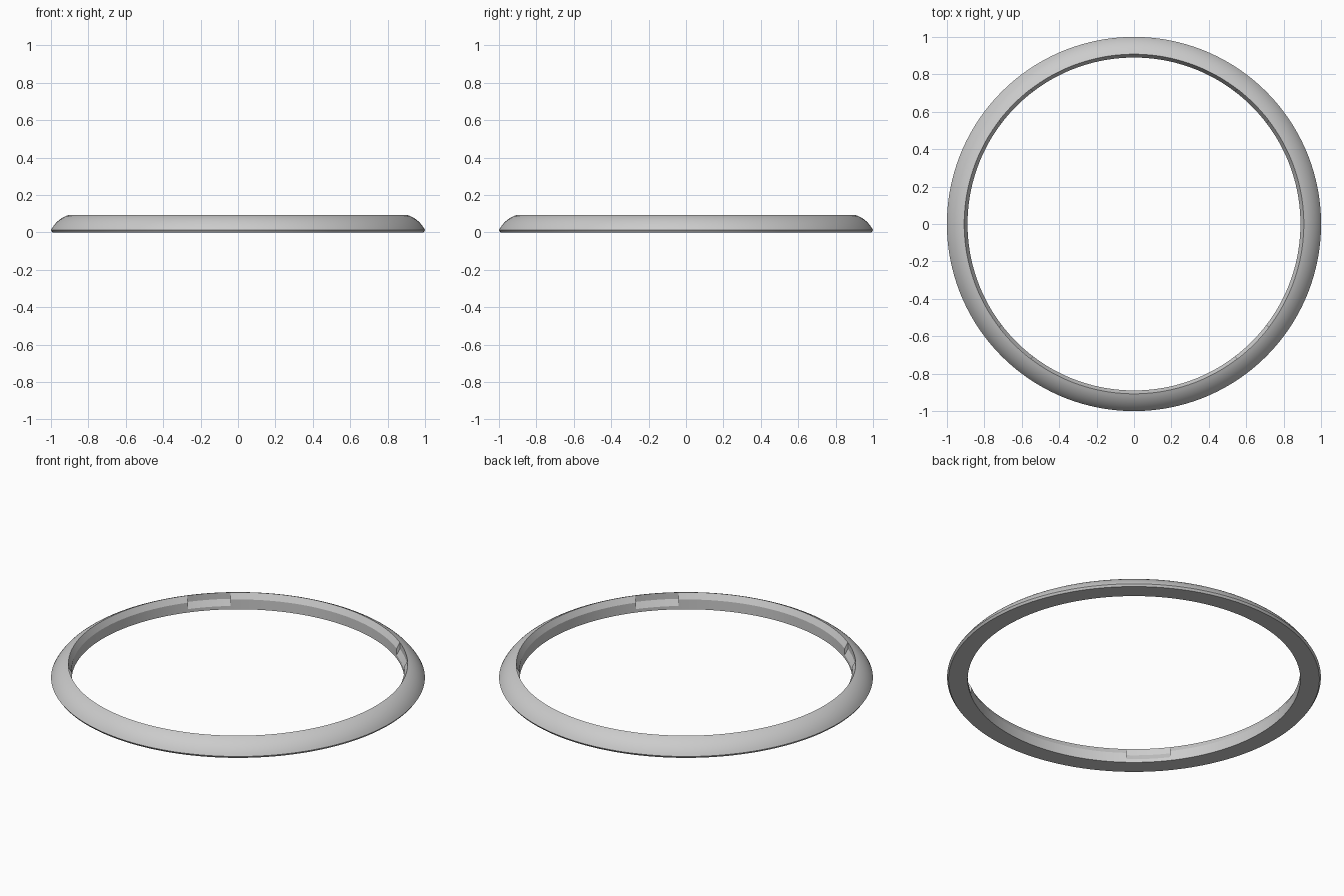
import bpy, bmesh, math

cube = bpy.data.objects.get("Cube")
if cube:
    bpy.data.objects.remove(cube, do_unlink=True)

SEGMENTS = 192           # steps around the ring
NOTCH_HALF = 4           # half a notch, in steps
INNER, RIM, TOP = 0.89, 0.908, 0.092
CHAMFER_Z = 0.058        # lower edge of the inner chamfer
DROP = 0.038             # how far the chamfer sinks in each notch

grey = bpy.data.materials.new("plain_grey")
grey.use_nodes = True
colour = (0.6, 0.6, 0.6, 1)
grey.diffuse_color = colour
grey.node_tree.nodes["Principled BSDF"].inputs["Base Color"].default_value = colour

# Cross-section: flat base, small under-bevel, then a convex outer arc up to the rim
outer = [(INNER, 0), (0.992, 0)]
for i in range(9):
    a = math.radians(27 + 44 * i / 8)
    outer.append((0.855 + 0.163 * math.cos(a), -0.062 + 0.163 * math.sin(a)))
outer[-1] = (RIM, TOP)

low = (INNER, CHAMFER_Z - DROP)
high = (INNER, CHAMFER_Z)
notch_top = (RIM, TOP - DROP)
plain_profile = outer + [high, low]
notch_profile = outer + [notch_top, low]

bm = bmesh.new()


def point(p, step):
    a = 2 * math.pi * step / SEGMENTS
    return bm.verts.new((p[0] * math.cos(a), p[0] * math.sin(a), p[1]))


def in_notch(step):
    # one notch centred on each diagonal
    quarter = SEGMENTS // 4
    return abs(step % quarter + 0.5 - quarter / 2) < NOTCH_HALF


# Sweep the section around, switching profile at the four notches
for s in range(SEGMENTS):
    profile = notch_profile if in_notch(s) else plain_profile
    for p, q in zip(profile, profile[1:] + profile[:1]):
        bm.faces.new([point(p, s), point(p, s + 1), point(q, s + 1), point(q, s)])
    # end wall where a notch starts or stops
    if in_notch(s) != in_notch(s - 1):
        bm.faces.new([point(p, s) for p in ((RIM, TOP), notch_top, low, high)])

bmesh.ops.remove_doubles(bm, verts=bm.verts[:], dist=0.0001)
bmesh.ops.recalc_face_normals(bm, faces=bm.faces[:])

mesh = bpy.data.meshes.new("notched_ring")
bm.to_mesh(mesh)
bm.free()
mesh.materials.append(grey)
ring = bpy.data.objects.new("notched_ring", mesh)
bpy.context.collection.objects.link(ring)

# Smooth dome, crisp chamfer and notch edges
bpy.ops.object.select_all(action='DESELECT')
ring.select_set(True)
bpy.context.view_layer.objects.active = ring
bpy.ops.object.shade_smooth_by_angle(angle=math.radians(20))
